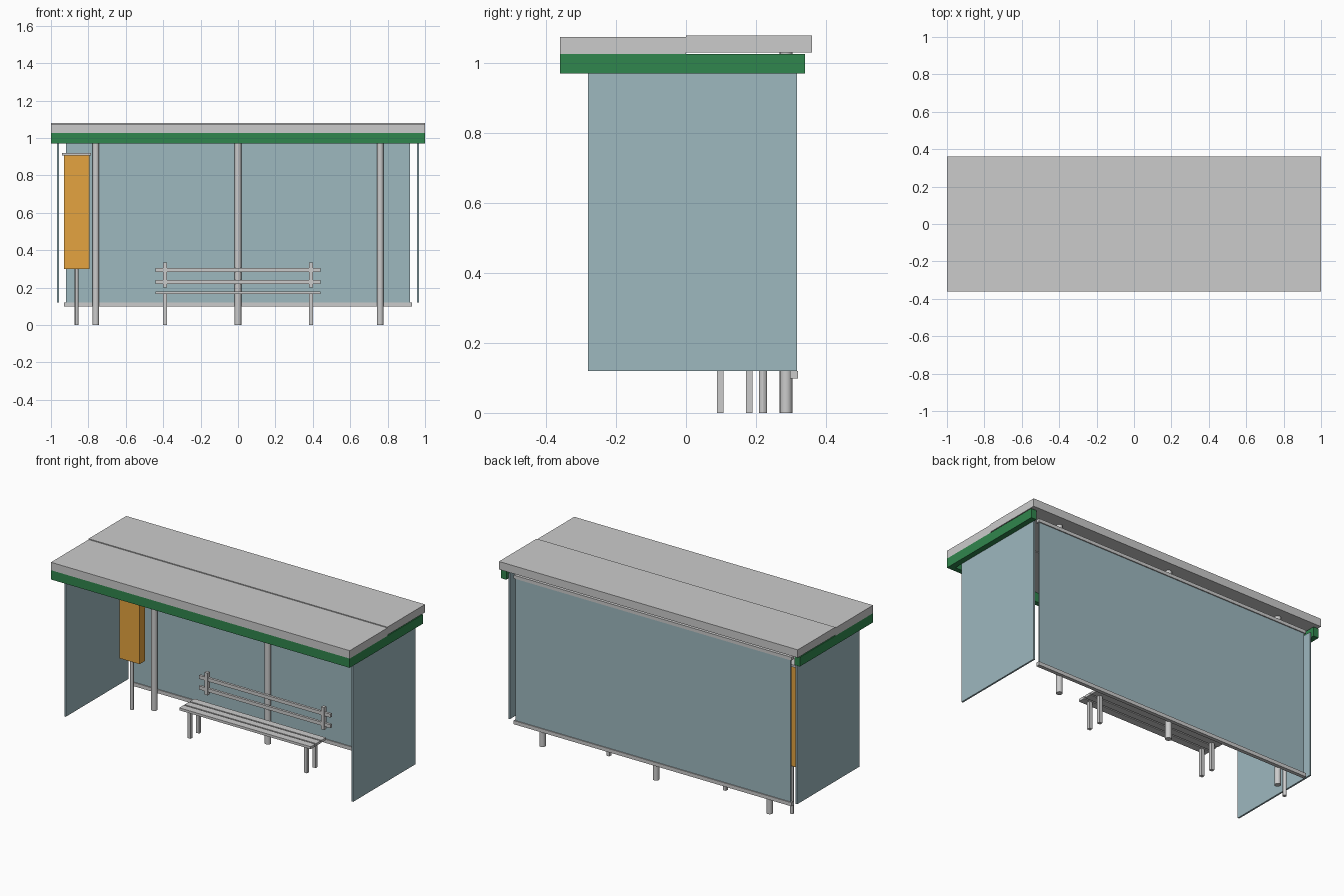
import bpy

if "Cube" in bpy.data.objects:
    bpy.data.objects.remove(bpy.data.objects["Cube"])


def material(name, rgb):
    m = bpy.data.materials.new(name)
    m.diffuse_color = (*rgb, 1)
    m.use_nodes = True
    m.node_tree.nodes["Principled BSDF"].inputs["Base Color"].default_value = m.diffuse_color
    return m


GREEN = material("green paint", (0.03, 0.24, 0.075))
GLASS = material("tinted glass", (0.34, 0.48, 0.52))
ORANGE = material("orange paint", (0.78, 0.37, 0.05))


def box(name, x, y, z, mat=None):
    """Box from (min, max) ranges on each axis."""
    spans = (x, y, z)
    bpy.ops.mesh.primitive_cube_add(size=1, location=[(a + b) / 2 for a, b in spans])
    ob = bpy.context.object
    ob.name = name
    ob.scale = [b - a for a, b in spans]
    bpy.ops.object.transform_apply(location=False, rotation=False, scale=True)
    if mat:
        ob.data.materials.append(mat)
    return ob


def pole(name, x, y, r, z0, z1, sides=16):
    bpy.ops.mesh.primitive_cylinder_add(vertices=sides, radius=r, depth=z1 - z0,
                                        location=(x, y, (z0 + z1) / 2))
    bpy.context.object.name = name
    bpy.ops.object.shade_smooth_by_angle()


# Roof: two slabs, the rear one a little higher
box("roof_front", (-1, 1), (-0.36, 0), (1.026, 1.074))
box("roof_back", (-1, 1), (0, 0.36), (1.031, 1.079))

# Green fascia on the front and both ends
box("fascia_front", (-1, 1), (-0.36, -0.33), (0.97, 1.026), GREEN)
for side, s in (("left", -1), ("right", 1)):
    xs = sorted((s * 0.965, s * 1.0))
    box(f"fascia_{side}", xs, (-0.33, 0.34), (0.97, 1.026), GREEN)
    # End glass
    xs = sorted((s * 0.957, s * 0.967))
    box(f"end_panel_{side}", xs, (-0.28, 0.318), (0.12, 1.0), GLASS)

# Back glass with its rails
box("back_panel", (-0.92, 0.92), (0.304, 0.314), (0.115, 0.985), GLASS)
box("back_rail_bottom", (-0.93, 0.93), (0.298, 0.32), (0.098, 0.12))
box("back_rail_top", (-0.93, 0.93), (0.298, 0.32), (0.98, 1.0))

# Roof posts
for i, x in enumerate((-0.76, 0, 0.76)):
    pole(f"roof_post_{i + 1}", x, 0.286, 0.018, 0, 1.035)

# Notice cabinet on its own post
pole("cabinet_post", -0.863, 0.22, 0.011, 0, 0.31, 12)
box("cabinet", (-0.93, -0.795), (0.195, 0.245), (0.30, 0.906), ORANGE)
box("cabinet_cap", (-0.94, -0.785), (0.185, 0.255), (0.906, 0.92))

# Bench seat slats
for i in range(3):
    y = 0.067 + i * 0.051
    box(f"seat_slat_{i + 1}", (-0.44, 0.44), (y, y + 0.043), (0.165, 0.18))

# Backrest slats
for i, z in enumerate((0.22, 0.284)):
    box(f"backrest_slat_{i + 1}", (-0.44, 0.44), (0.255, 0.27), (z, z + 0.021))

# Bench legs and backrest uprights
for side, x in (("left", -0.39), ("right", 0.39)):
    xs = (x - 0.01, x + 0.01)
    box(f"front_leg_{side}", xs, (0.088, 0.107), (0, 0.167))
    box(f"rear_leg_{side}", xs, (0.171, 0.19), (0, 0.167))
    box(f"backrest_upright_{side}", xs, (0.252, 0.273), (0.2, 0.335))
